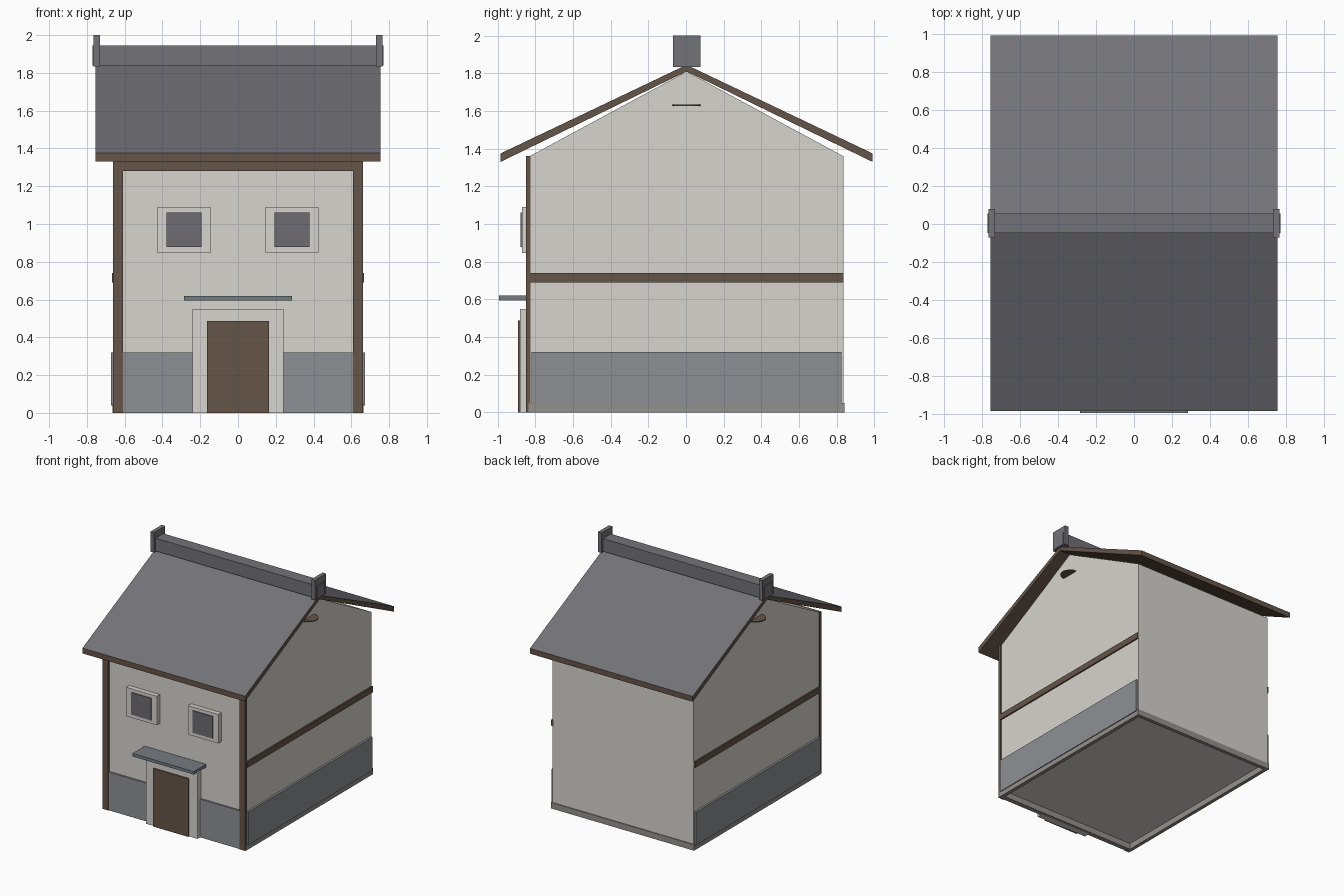
import bpy, bmesh, math
from mathutils import Matrix

if "Cube" in bpy.data.objects:
    bpy.data.objects.remove(bpy.data.objects["Cube"])


def material(name, rgb):
    m = bpy.data.materials.new(name)
    m.diffuse_color = (*rgb, 1)
    m.use_nodes = True
    m.node_tree.nodes["Principled BSDF"].inputs["Base Color"].default_value = m.diffuse_color
    return m


PLASTER = material("plaster", (0.68, 0.66, 0.62))
TIMBER = material("timber", (0.13, 0.09, 0.065))
STONE = material("stone", (0.27, 0.28, 0.30))
SILL = material("sill_stone", (0.30, 0.28, 0.26))
TILE = material("roof_tile", (0.17, 0.17, 0.19))
GLASS = material("window_glass", (0.15, 0.15, 0.17))
SLATE = material("slate", (0.18, 0.20, 0.22))


def finish(name, bm, *mats):
    bmesh.ops.recalc_face_normals(bm, faces=bm.faces)
    me = bpy.data.meshes.new(name)
    bm.to_mesh(me)
    bm.free()
    for m in mats:
        me.materials.append(m)
    ob = bpy.data.objects.new(name, me)
    bpy.context.collection.objects.link(ob)
    return ob


def box(name, x, y, z, mat):
    """Box from (min, max) ranges on each axis."""
    bm = bmesh.new()
    bmesh.ops.create_cube(bm, size=1)
    for v in bm.verts:
        v.co = [r[0] if c < 0 else r[1] for c, r in zip(v.co, (x, y, z))]
    return finish(name, bm, mat)


def box_pair(name, x, y, z, mat):
    """Box on the right plus its mirror image on the left."""
    box(name + "_right", x, y, z, mat)
    box(name + "_left", (-x[1], -x[0]), y, z, mat)


def prism(profile, half_width):
    """Extrude a (y, z) profile along x, centred."""
    bm = bmesh.new()
    face = bm.faces.new([bm.verts.new((-half_width, y, z)) for y, z in profile])
    ext = bmesh.ops.extrude_face_region(bm, geom=[face])["geom"]
    moved = [g for g in ext if isinstance(g, bmesh.types.BMVert)]
    bmesh.ops.translate(bm, verts=moved, vec=(2 * half_width, 0, 0))
    return bm


# House body with gabled ends
body = [(-0.83, 0.05), (0.835, 0.05), (0.835, 1.36), (0.003, 1.81), (-0.83, 1.36)]
finish("house_walls", prism(body, 0.655), PLASTER)

# Base sill as an open ring under the walls
box_pair("base_sill_side", (0.635, 0.665), (-0.835, 0.842), (0, 0.05), SILL)
box("base_sill_back", (-0.635, 0.635), (0.812, 0.842), (0, 0.05), SILL)
box("base_sill_front", (-0.635, 0.635), (-0.835, -0.805), (0, 0.05), SILL)

# Stone plinth panels
box_pair("side_plinth", (0.645, 0.672), (-0.82, 0.825), (0.04, 0.32), STONE)
box("front_plinth", (-0.61, 0.61), (-0.845, -0.825), (0, 0.32), STONE)

# Timber framing
box_pair("corner_post", (0.61, 0.662), (-0.85, -0.825), (0, 1.36), TIMBER)
box("eave_beam", (-0.61, 0.61), (-0.85, -0.825), (1.28, 1.36), TIMBER)
box_pair("side_band", (0.645, 0.667), (-0.83, 0.835), (0.69, 0.74), TIMBER)

# Roof: timber slab with tiled upper faces
roof = [(-0.984, 1.33), (0.003, 1.81), (0.99, 1.33),
        (0.99, 1.375), (0.003, 1.845), (-0.984, 1.375)]
bm = prism(roof, 0.755)
bmesh.ops.recalc_face_normals(bm, faces=bm.faces)
for f in bm.faces:
    f.material_index = 1 if f.normal.z > 0.5 else 0
finish("roof", bm, TIMBER, TILE)

# Ridge beam and end blocks
box("ridge", (-0.77, 0.77), (-0.048, 0.056), (1.838, 1.945), TILE)
box_pair("ridge_end", (0.73, 0.764), (-0.07, 0.078), (1.833, 2.0), TILE)

# Thin round ledges high on each gable
for side, x in (("right", 0.655), ("left", -0.655)):
    bm = bmesh.new()
    bmesh.ops.create_cone(bm, cap_ends=True, segments=16, radius1=0.074,
                          radius2=0.074, depth=0.008,
                          matrix=Matrix.Translation((x, 0.003, 1.63)))
    finish("gable_ledge_" + side, bm, TIMBER)

# Door, surround and canopy
box("door_surround", (-0.24, 0.24), (-0.88, -0.83), (0, 0.55), PLASTER)
box("door", (-0.163, 0.163), (-0.891, -0.87), (0, 0.487), TIMBER)
box("door_canopy", (-0.285, 0.285), (-0.993, -0.83), (0.595, 0.62), SLATE)

# Upper windows
box_pair("window_frame", (0.145, 0.427), (-0.87, -0.825), (0.847, 1.09), PLASTER)
box_pair("window_pane", (0.193, 0.379), (-0.878, -0.86), (0.877, 1.062), GLASS)
